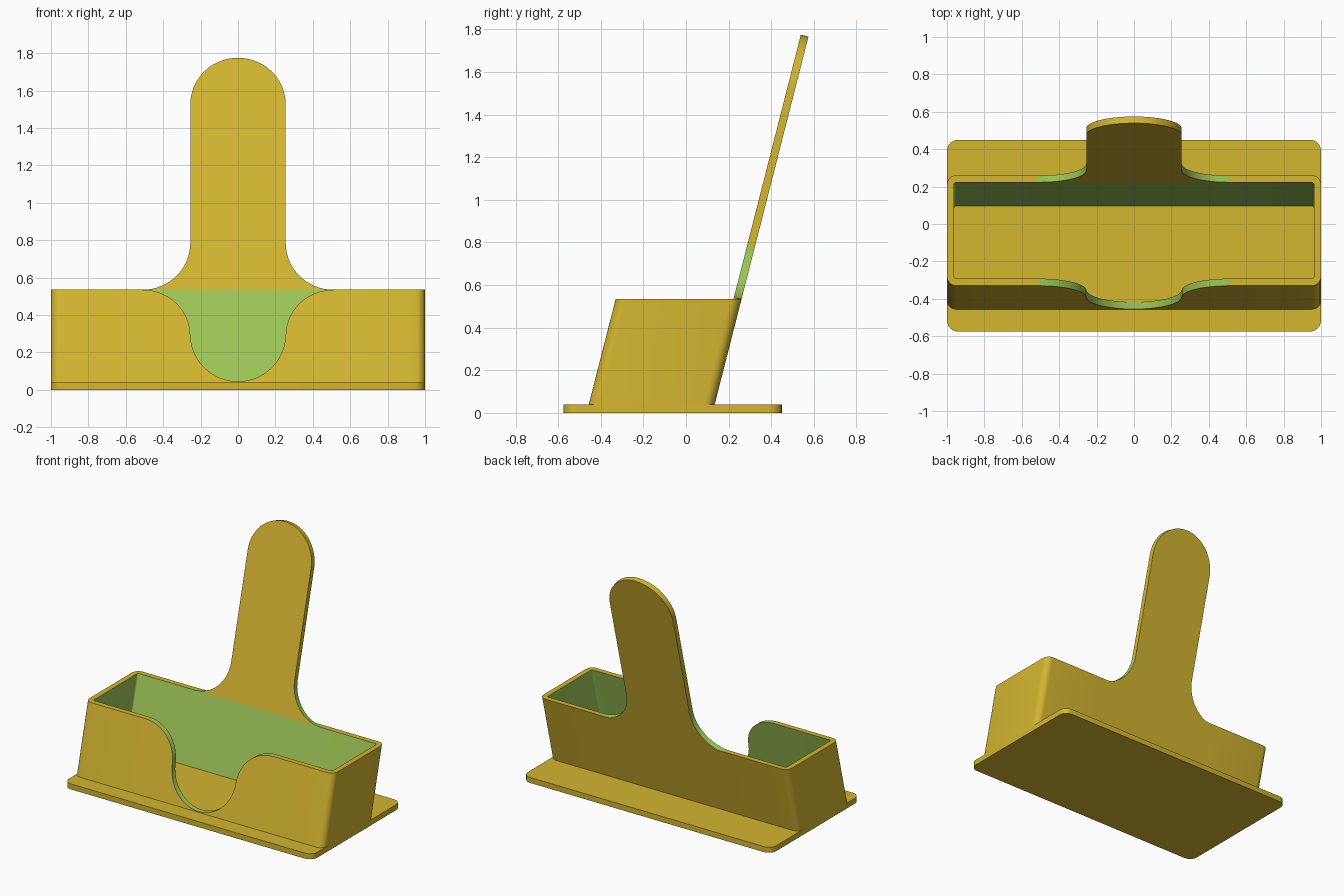
import bpy, bmesh
from math import sin, cos, pi

if "Cube" in bpy.data.objects:
    bpy.data.objects.remove(bpy.data.objects["Cube"])

FLOOR, RIM, SLOPE, WALL = 0.04, 0.535, 0.255, 0.038
W = 0.255                       # half width of tongue and notch


def material(name, rgb):
    m = bpy.data.materials.new(name)
    m.diffuse_color = (*rgb, 1)
    m.use_nodes = True
    m.node_tree.nodes["Principled BSDF"].inputs["Base Color"].default_value = m.diffuse_color
    return m


MATS = [material("mustard", (0.658, 0.468, 0.030)),
        material("green", (0.352, 0.578, 0.098))]


def lean(x, y, z):
    """Shear a point backwards with height."""
    return (x, y + SLOPE * (z - RIM), z)


def face(bm, pts, mat=0):
    f = bm.faces.new([bm.verts.new(p) for p in pts])
    f.material_index = mat


def finish(bm, name):
    bmesh.ops.remove_doubles(bm, verts=bm.verts, dist=1e-5)
    bmesh.ops.dissolve_degenerate(bm, edges=bm.edges, dist=1e-5)
    me = bpy.data.meshes.new(name)
    bm.to_mesh(me)
    bm.free()
    for m in MATS:
        me.materials.append(m)
    ob = bpy.data.objects.new(name, me)
    bpy.context.collection.objects.link(ob)
    bpy.ops.object.select_all(action='DESELECT')
    ob.select_set(True)
    bpy.context.view_layer.objects.active = ob
    bpy.ops.object.shade_smooth_by_angle(angle=0.6)


def corner(cx, cy, r, start, n=6):
    return [(cx + r * cos(start + pi / 2 * i / n),
             cy + r * sin(start + pi / 2 * i / n)) for i in range(n + 1)]


def mirrored(half):
    """Complete a left-hand (x, z) outline that ends on x = 0."""
    return half + [(-x, z) for x, z in reversed(half[:-1])]


def outline(fillet_z, fillet_h, round_z, round_h, n=16):
    """Flared fillet followed by a half-round end; heights carry a sign."""
    a = [pi / 2 * i / n for i in range(n + 1)]
    flare = [(-2 * W + W * sin(t), fillet_z - fillet_h * cos(t)) for t in a]
    end = [(-W * cos(t), round_z + round_h * sin(t)) for t in a]
    return mirrored(flare + end)


# Base plate with rounded corners
bm = bmesh.new()
r = 0.06
x, y0, y1 = 1 - r, -0.575 + r, 0.45 - r
loop = (corner(x, y0, r, -pi / 2) + corner(x, y1, r, 0)
        + corner(-x, y1, r, pi / 2) + corner(-x, y0, r, pi))
face(bm, [(a, b, FLOOR) for a, b in loop])
face(bm, [(a, b, 0) for a, b in reversed(loop)])
for p, q in zip(loop, loop[1:] + loop[:1]):
    face(bm, [(*p, 0), (*q, 0), (*q, FLOOR), (*p, FLOOR)])
finish(bm, "base_plate")

# Leaning tray wall: entries are outer point, inner point, top height
R, X, YF, YB = 0.05, 0.95, -0.33, 0.261
notch = outline(0.29, -0.245, 0.30, -0.255)
ring = [((x, YF), (x, YF + WALL), z) for x, z in notch]


def add_corner(cx, cy, start):
    for o, i in zip(corner(cx, cy, R, start), corner(cx, cy, R - WALL, start)):
        ring.append((o, i, RIM))


add_corner(X, YF + R, -pi / 2)
add_corner(X, YB - R, 0)
for x in (2 * W, -2 * W):
    ring.append(((x, YB), (x, YB - WALL), RIM))
add_corner(-X, YB - R, pi / 2)
add_corner(-X, YF + R, pi)

bm = bmesh.new()
for (o1, i1, z1), (o2, i2, z2) in zip(ring, ring[1:] + ring[:1]):
    if abs(o1[0] - o2[0]) + abs(o1[1] - o2[1]) > 1e-5:
        face(bm, [lean(*o1, FLOOR), lean(*o2, FLOOR), lean(*o2, z2), lean(*o1, z1)])
        face(bm, [lean(*i2, FLOOR), lean(*i1, FLOOR), lean(*i1, z1), lean(*i2, z2)], 1)
    under_tongue = o1[1] == YB and o2[1] == YB and abs(o1[0] + o2[0]) < 0.01
    if not under_tongue:
        green = 1 if min(z1, z2) < RIM - 1e-4 else 0
        face(bm, [lean(*o1, z1), lean(*o2, z2), lean(*i2, z2), lean(*i1, z1)], green)
finish(bm, "tray_wall")

# Tall tongue rising from the back wall, with green flared edges
tongue = outline(0.785, 0.25, 1.525, 0.25)
bm = bmesh.new()


def front(x, z):
    return lean(x, YB - WALL, z)


def back(x, z):
    return lean(x, YB, max(RIM, z - 0.0095))


for (x1, z1), (x2, z2) in zip(tongue, tongue[1:]):
    if abs(x1 - x2) > 1e-5:
        face(bm, [front(x1, RIM), front(x2, RIM), front(x2, z2), front(x1, z1)])
        face(bm, [back(x2, RIM), back(x1, RIM), back(x1, z1), back(x2, z2)])
    green = 1 if max(z1, z2) < 0.79 else 0
    face(bm, [front(x1, z1), front(x2, z2), back(x2, z2), back(x1, z1)], green)
finish(bm, "back_tongue")
